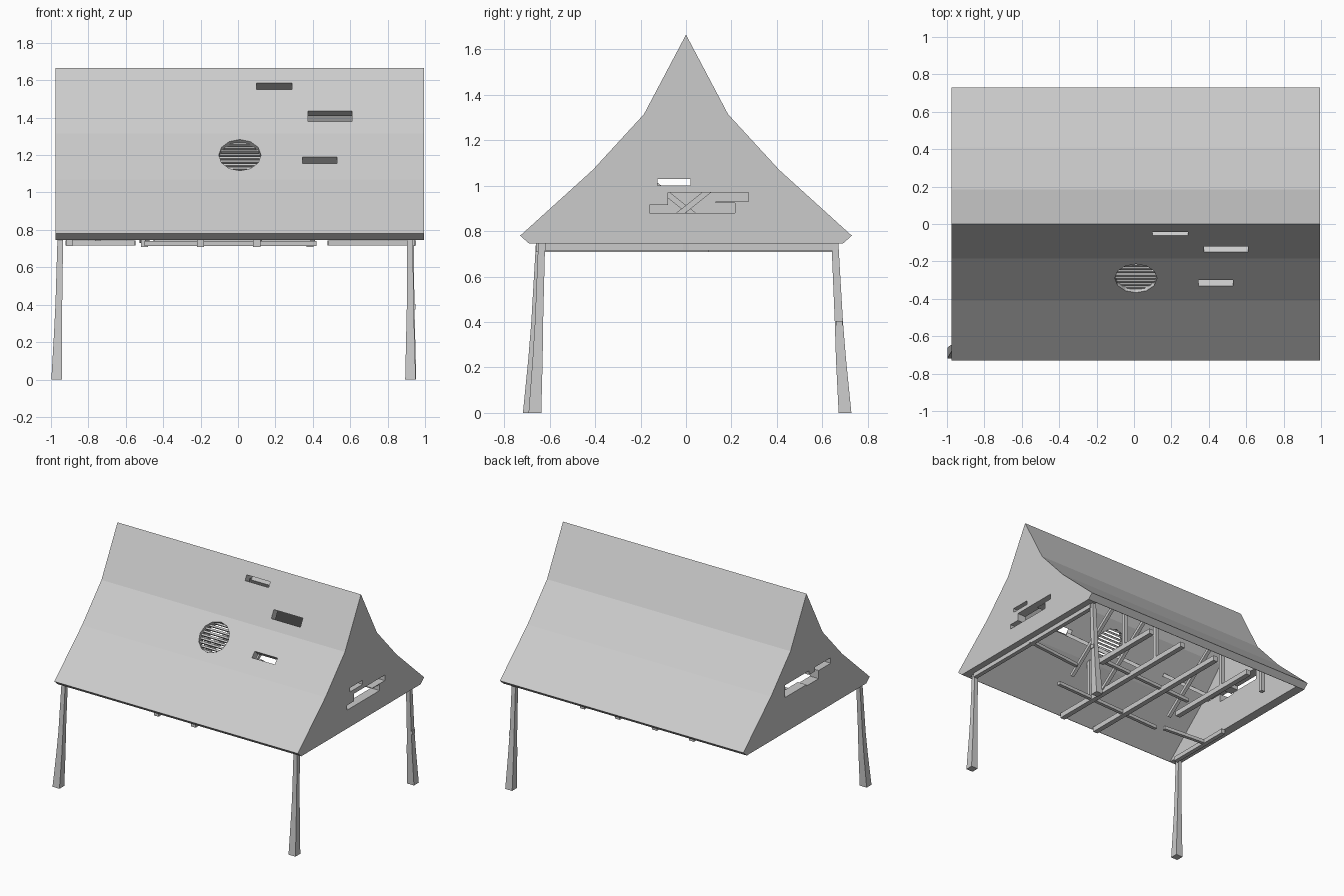
import bpy, bmesh, math
from mathutils import Vector, Matrix

old = bpy.data.objects.get("Cube")
if old:
    bpy.data.objects.remove(old, do_unlink=True)

grey = bpy.data.materials.new("weathered_grey")
grey.use_nodes = True
GREY = (0.6, 0.6, 0.6, 1)
grey.diffuse_color = GREY
grey.node_tree.nodes["Principled BSDF"].inputs["Base Color"].default_value = GREY


def make(name, bm):
    bmesh.ops.recalc_face_normals(bm, faces=bm.faces[:])
    me = bpy.data.meshes.new(name)
    bm.to_mesh(me)
    bm.free()
    me.materials.append(grey)
    ob = bpy.data.objects.new(name, me)
    bpy.context.scene.collection.objects.link(ob)
    return ob


def prism(name, half, x0, x1):
    """Extrude a symmetric (y, z) outline along x; half runs from ridge to eave."""
    outline = half + [(-y, z) for y, z in reversed(half) if y > 0]
    bm = bmesh.new()
    face = bm.faces.new([bm.verts.new((x0, y, z)) for y, z in outline])
    ext = bmesh.ops.extrude_face_region(bm, geom=[face])
    moved = [v for v in ext["geom"] if isinstance(v, bmesh.types.BMVert)]
    bmesh.ops.translate(bm, verts=moved, vec=(x1 - x0, 0, 0))
    return make(name, bm)


def box(name, size, matrix):
    bm = bmesh.new()
    bmesh.ops.create_cube(bm, size=1, matrix=matrix @ Matrix.Diagonal((*size, 1)))
    return make(name, bm)


def beam(name, a, b, w=0.035):
    a, b = Vector(a), Vector(b)
    d = b - a
    rot = d.to_track_quat("Z", "Y").to_matrix().to_4x4()
    return box(name, (w, w, d.length), Matrix.Translation((a + b) / 2) @ rot)


def cut(target, cutter):
    mod = target.modifiers.new("cut", "BOOLEAN")
    mod.operation = "DIFFERENCE"
    mod.solver = "EXACT"
    mod.object = cutter
    bpy.context.view_layer.objects.active = target
    bpy.ops.object.modifier_apply(modifier=mod.name)
    bpy.data.objects.remove(cutter, do_unlink=True)


# Hollow flared roof, open underneath
X0, X1, WALL = -0.975, 0.995, 0.07
OUTER = [(0, 1.665), (0.185, 1.315), (0.41, 1.07), (0.73, 0.78), (0.69, 0.745)]
INNER = [(0, 1.55), (0.137, 1.288), (0.365, 1.035), (0.687, 0.745), (0.687, 0.70)]
roof = prism("roof", OUTER, X0, X1)
cut(roof, prism("roof_hollow", INNER, X0 + WALL, X1 - WALL))


def slope_frame(x, z):
    """Frame on the front slope: local y up the slope, local z outward."""
    for (y1, z1), (y0, z0) in zip(OUTER, OUTER[1:]):
        if z0 <= z <= z1:
            y = y0 + (y1 - y0) * (z - z0) / (z1 - z0)
            a = math.atan2(z1 - z0, y0 - y1)
            return Matrix.Translation((x, -y, z)) @ Matrix.Rotation(a, 4, "X"), math.sin(a)


# Broken slits in the front slope
for xa, xb, za, zb in [(0.10, 0.29, 1.55, 1.585), (0.375, 0.61, 1.38, 1.435),
                       (0.345, 0.53, 1.155, 1.19)]:
    frame, s = slope_frame((xa + xb) / 2, (za + zb) / 2)
    cut(roof, box("slit", (xb - xa, (zb - za) / s, 0.15), frame))

# Round vent with louvre slats
frame, s = slope_frame(0.01, 1.2)
R = 0.113
bm = bmesh.new()
bmesh.ops.create_cone(bm, cap_ends=True, segments=12, radius1=R, radius2=R,
                      depth=0.2, matrix=frame)
cut(roof, make("vent_hole", bm))
SLATS = 9
for i in range(SLATS):
    v = R * (2 * (i + 0.5) / SLATS - 1)
    chord = 2 * math.sqrt(R * R - v * v)
    box(f"vent_slat_{i + 1}", (chord, 0.013, 0.02),
        frame @ Matrix.Translation((0, v, -0.03)))

# Missing planks in the gables: x, y range, z range
left, right = X1 - WALL / 2, X0 + WALL / 2
for x, ya, yb, za, zb in [(left, -0.125, 0.02, 1.0, 1.03),
                          (left, -0.16, -0.06, 0.88, 0.915),
                          (left, -0.08, 0.13, 0.88, 0.97),
                          (left, 0.12, 0.215, 0.88, 0.925),
                          (left, 0.12, 0.275, 0.93, 0.97),
                          (right, -0.03, 0.25, 1.0, 1.09),
                          (right, -0.14, 0.0, 0.99, 1.06),
                          (right, -0.28, -0.1, 1.05, 1.09)]:
    cut(roof, box("plank_gap", (0.2, yb - ya, zb - za),
                  Matrix.Translation((x, (ya + yb) / 2, (za + zb) / 2))))


def leg(name, top, foot):
    """Crooked post: slim at the top, kinked and flared at the foot."""
    bm = bmesh.new()
    rings = []
    for z, t, w in [(0.76, 0, 0.030), (0.4, 0.4, 0.036), (0.24, 0.6, 0.044), (0, 1, 0.056)]:
        c = Vector((*top, z)).lerp(Vector((*foot, z)), t)
        rings.append([bm.verts.new(c + Vector((sx * w / 2, sy * w / 2, 0)))
                      for sx, sy in [(-1, -1), (1, -1), (1, 1), (-1, 1)]])
    for r, q in zip(rings, rings[1:]):
        for i in range(4):
            j = (i + 1) % 4
            bm.faces.new((r[i], r[j], q[j], q[i]))
    bm.faces.new(rings[0])
    bm.faces.new(rings[-1])
    return make(name, bm)


# Three legs remain; the back right one is gone
leg("front_right_leg", (-0.95, -0.645), (-0.97, -0.69))
leg("front_left_leg", (0.92, -0.635), (0.922, -0.665))
leg("back_left_leg", (0.925, 0.655), (0.925, 0.70))
box("leg_knot", (0.02, 0.03, 0.03), Matrix.Translation((0.94, 0.675, 0.39)))

# Floor joists across the building, some broken short
for i, (x, ya, yb) in enumerate([(-0.5, -0.12, 0.65), (-0.2, -0.66, 0.65),
                                 (0.1, -0.66, 0.65), (0.385, 0.1, 0.65)]):
    beam(f"joist_{i + 1}", (x, ya, 0.727), (x, yb, 0.727), 0.038)

# Loose rails lying along the building
for i, (a, b) in enumerate([((-0.5, -0.36, 0.727), (0.42, -0.32, 0.727)),
                            ((-0.45, 0.05, 0.745), (0.4, 0.1, 0.745)),
                            ((-0.92, -0.3, 0.73), (-0.55, -0.33, 0.73)),
                            ((0.48, -0.05, 0.73), (0.95, 0.0, 0.73))]):
    beam(f"rail_{i + 1}", a, b, 0.025)

# Beams under the gable ends
beam("left_gable_beam", (0.93, -0.62, 0.73), (0.93, 0.65, 0.73), 0.032)
beam("right_gable_beam", (-0.9, -0.62, 0.73), (-0.9, -0.1, 0.73), 0.032)

# Posts and crossed braces inside the roof
for i, x in enumerate((-0.5, 0.1, 0.385)):
    for side in (-1, 1):
        tag = f"{i + 1}_{'front' if side < 0 else 'back'}"
        if side > 0 or i == 1:
            beam(f"post_{tag}", (x, side * 0.36, 0.73), (x, side * 0.36, 1.04), 0.03)
        beam(f"brace_{tag}", (x + side * 0.015, -side * 0.2, 0.74),
             (x + side * 0.015, side * 0.28, 1.12), 0.025)
beam("stub_post", (-0.75, 0.5, 0.73), (-0.75, 0.5, 0.92), 0.03)
